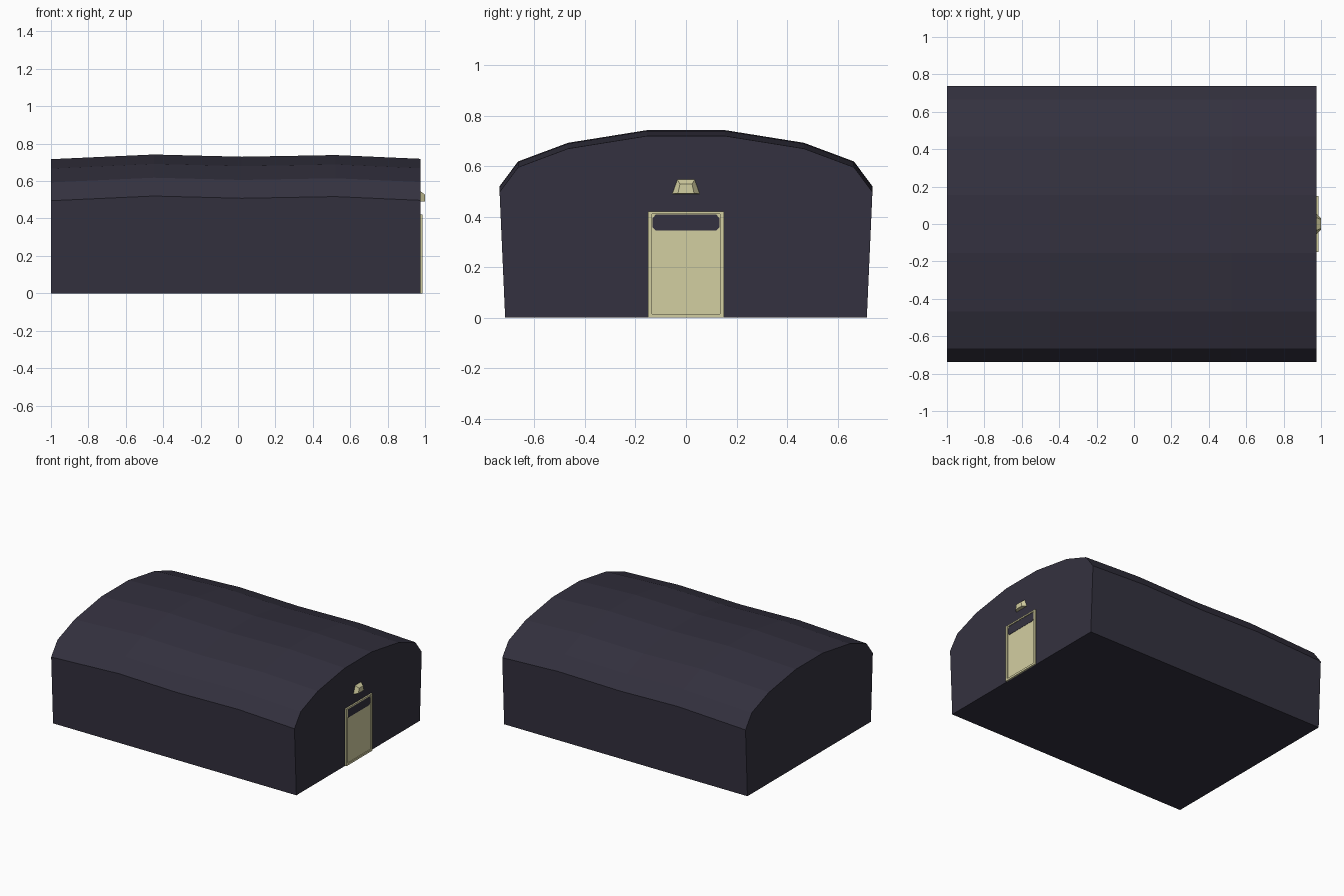
import bpy

if "Cube" in bpy.data.objects:
    bpy.data.objects.remove(bpy.data.objects["Cube"])


def material(name, rgb):
    m = bpy.data.materials.new(name)
    m.diffuse_color = (*rgb, 1)
    m.use_nodes = True
    m.node_tree.nodes["Principled BSDF"].inputs["Base Color"].default_value = m.diffuse_color
    return m


dark = material("dark slate", (0.034, 0.031, 0.050))
cream = material("pale khaki", (0.65, 0.62, 0.355))


def loft(name, rings, mat):
    """Closed solid through rings of equal point count, stacked along +x."""
    n = len(rings[0])
    verts = [p for ring in rings for p in ring]
    faces = [list(range(n))[::-1], [len(verts) - n + i for i in range(n)]]
    for r in range(len(rings) - 1):
        a, b = r * n, (r + 1) * n
        for i in range(n):
            j = (i + 1) % n
            faces.append((a + i, a + j, b + j, b + i))
    me = bpy.data.meshes.new(name)
    me.from_pydata(verts, [], faces)
    me.materials.append(mat)
    ob = bpy.data.objects.new(name, me)
    bpy.context.collection.objects.link(ob)
    return ob


def mirrored(half):
    """Right half of a y-z outline, bottom to top, closed by its mirror image."""
    return half + [(-y, z) for y, z in reversed(half)]


def plate(name, outline, x0, x1, mat):
    return loft(name, [[(x, y, z) for y, z in outline] for x in (x0, x1)], mat)


# barrel-roofed hall with a slightly sagging roof line
WALL = 0.975
profile = mirrored([(0.716, 0), (0.738, 0.52), (0.665, 0.618), (0.467, 0.692), (0.155, 0.742)])
stations = [(-1, 0.025), (-0.45, 0), (0.02, 0.012), (0.52, 0.003), (WALL, 0.023)]
loft("hall", [[(x, y, z - sag if z > 0 else 0) for y, z in profile]
              for x, sag in stations], dark)

# door frame: bottom, top and side bars
H, W, B = 0.42, 0.15, 0.015
for name, y0, y1, z0, z1 in (("frame_left", -W, -W + B, 0, H), ("frame_right", W - B, W, 0, H),
                             ("frame_top", -W + B, W - B, H - 0.01, H),
                             ("frame_sill", -W + B, W - B, 0, B)):
    plate(name, [(y0, z0), (y1, z0), (y1, z1), (y0, z1)], WALL, 0.986, cream)

# door leaf and its dark window with clipped corners
plate("door_leaf", mirrored([(W - B, B), (W - B, H - 0.01)]), WALL, 0.980, cream)
plate("door_window", mirrored([(0.12, 0.345), (0.133, 0.357), (0.133, 0.392), (0.12, 0.408)]),
      0.979, 0.982, dark)

# wedge-shaped lamp above the door
loft("lamp", [[(x, y, z) for y, z in mirrored(half)] for x, half in (
    (WALL, [(0.054, 0.49), (0.034, 0.546)]),
    (1.0, [(0.032, 0.492), (0.024, 0.528)]))], cream)
